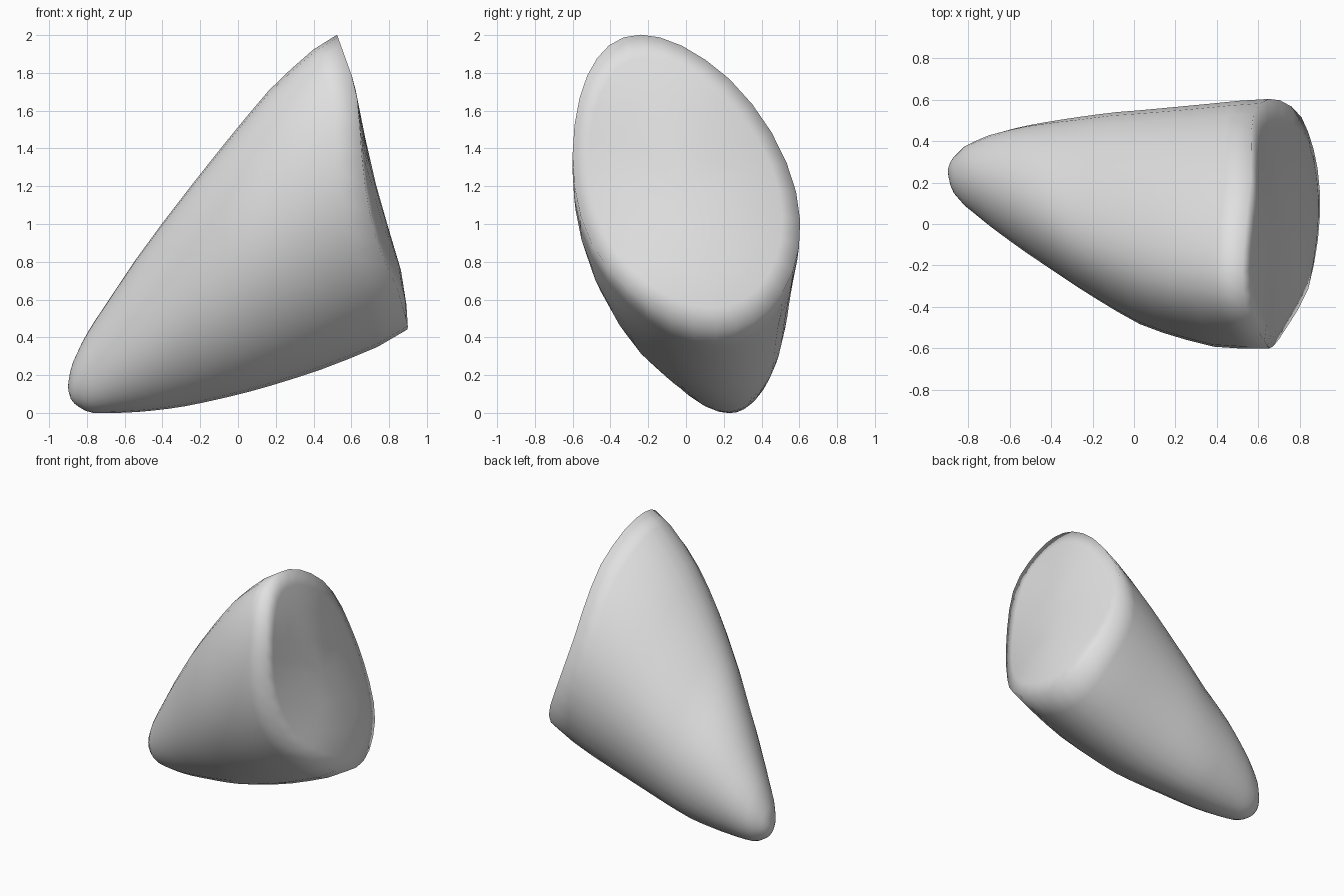
import bpy, bmesh, math

if "Cube" in bpy.data.objects:
    bpy.data.objects.remove(bpy.data.objects["Cube"])

SIDES, RINGS = 32, 22

# Body cross-sections: x, top z, bottom z, front y, back y
SECTIONS = [
    (-0.90, 0.14, 0.14, 0.255, 0.255),
    (-0.895, 0.19, 0.10, 0.215, 0.285),
    (-0.88, 0.255, 0.06, 0.16, 0.315),
    (-0.82, 0.385, 0.015, 0.09, 0.375),
    (-0.77, 0.47, 0.0, 0.05, 0.40),
    (-0.70, 0.575, -0.002, -0.008, 0.43),
    (-0.55, 0.80, 0.003, -0.12, 0.47),
    (-0.40, 1.005, 0.017, -0.22, 0.497),
    (-0.25, 1.20, 0.04, -0.32, 0.52),
    (-0.10, 1.39, 0.073, -0.413, 0.54),
    (0.03, 1.55, 0.104, -0.485, 0.55),
    (0.17, 1.715, 0.143, -0.537, 0.563),
    (0.37, 1.905, 0.205, -0.592, 0.582),
    (0.52, 2.00, 0.258, -0.602, 0.597),
    (0.74, 2.11, 0.35, -0.60, 0.61),
    (0.92, 2.16, 0.455, -0.60, 0.615),
]
# Centre line of the end cap: z, x
CAP = [(0.0, 0.92), (0.45, 0.90), (0.68, 0.885), (1.05, 0.775),
       (1.3, 0.705), (1.75, 0.615), (2.0, 0.525), (2.2, 0.45)]


def lookup(table, key):
    """Linear interpolation in a table sorted by its first column."""
    key = min(max(key, table[0][0]), table[-1][0])
    for a, b in zip(table, table[1:]):
        if key <= b[0]:
            f = (key - a[0]) / (b[0] - a[0])
            return [p + (q - p) * f for p, q in zip(a[1:], b[1:])]


def body(x, t):
    """Point on the slanted, slightly egg-shaped body."""
    top, bottom, front, back = lookup(SECTIONS, x)
    lean = (15.75 + 4.5 * math.sin(t) + 2 * math.cos(t)
            + 2 * math.sin(2 * t) - 3.25 * math.cos(2 * t))
    lean = math.radians(lean) * min(1, (x + 0.9) / 0.6)
    y = (front + back) / 2 + (back - front) / 2 * math.cos(t + lean)
    z = (top + bottom) / 2 + (top - bottom) / 2 * math.sin(t)
    return (x, y, z)


def cap_x(y, z):
    """Gently curved end cap surface, flatter towards the upper front."""
    side = y + 0.15 * (z - 1)
    bow = 0.36 if side > 0 else min(0.33, max(0.0, 0.33 - 0.4 * (z - 0.85)))
    return lookup(CAP, z)[0] - bow * side ** 2


def rim_x(t):
    """Where a body line meets the cap."""
    lo, hi = 0.2, 1.0
    for _ in range(30):
        mid = (lo + hi) / 2
        _, y, z = body(mid, t)
        if mid < cap_x(y, z):
            lo = mid
        else:
            hi = mid
    return lo


bm = bmesh.new()
angles = [2 * math.pi * i / SIDES for i in range(SIDES)]
ends = [rim_x(t) for t in angles]


def bridge(a, b):
    for i in range(SIDES):
        j = (i + 1) % SIDES
        bm.faces.new((a[i], a[j], b[j], b[i]))


def fan(ring, centre):
    for i in range(SIDES):
        bm.faces.new((ring[i], ring[(i + 1) % SIDES], centre))


# Tapered body from the rounded tip to the rim
rings = []
for r in range(1, RINGS + 1):
    s = (r / RINGS) ** 2
    rings.append([bm.verts.new(body(-0.9 + (e + 0.9) * s, t))
                  for e, t in zip(ends, angles)])
fan(rings[0], bm.verts.new(body(-0.9, 0)))

# End cap
rim = [v.co.copy() for v in rings[-1]]
cy = sum(p.y for p in rim) / SIDES
cz = sum(p.z for p in rim) / SIDES
for k in (0.85, 0.6, 0.3):
    ring = []
    for p in rim:
        y, z = cy + (p.y - cy) * k, cz + (p.z - cz) * k
        ring.append(bm.verts.new((cap_x(y, z), y, z)))
    rings.append(ring)
fan(rings[-1], bm.verts.new((cap_x(cy, cz), cy, cz)))
for a, b in zip(rings, rings[1:]):
    bridge(a, b)

bmesh.ops.recalc_face_normals(bm, faces=bm.faces)
for f in bm.faces:
    f.smooth = True
mesh = bpy.data.meshes.new("tapered_body")
bm.to_mesh(mesh)
bm.free()
obj = bpy.data.objects.new("tapered_body", mesh)
bpy.context.collection.objects.link(obj)

grey = bpy.data.materials.new("light_grey")
grey.diffuse_color = (0.75, 0.75, 0.75, 1)
grey.use_nodes = True
grey.node_tree.nodes["Principled BSDF"].inputs["Base Color"].default_value = grey.diffuse_color
mesh.materials.append(grey)
